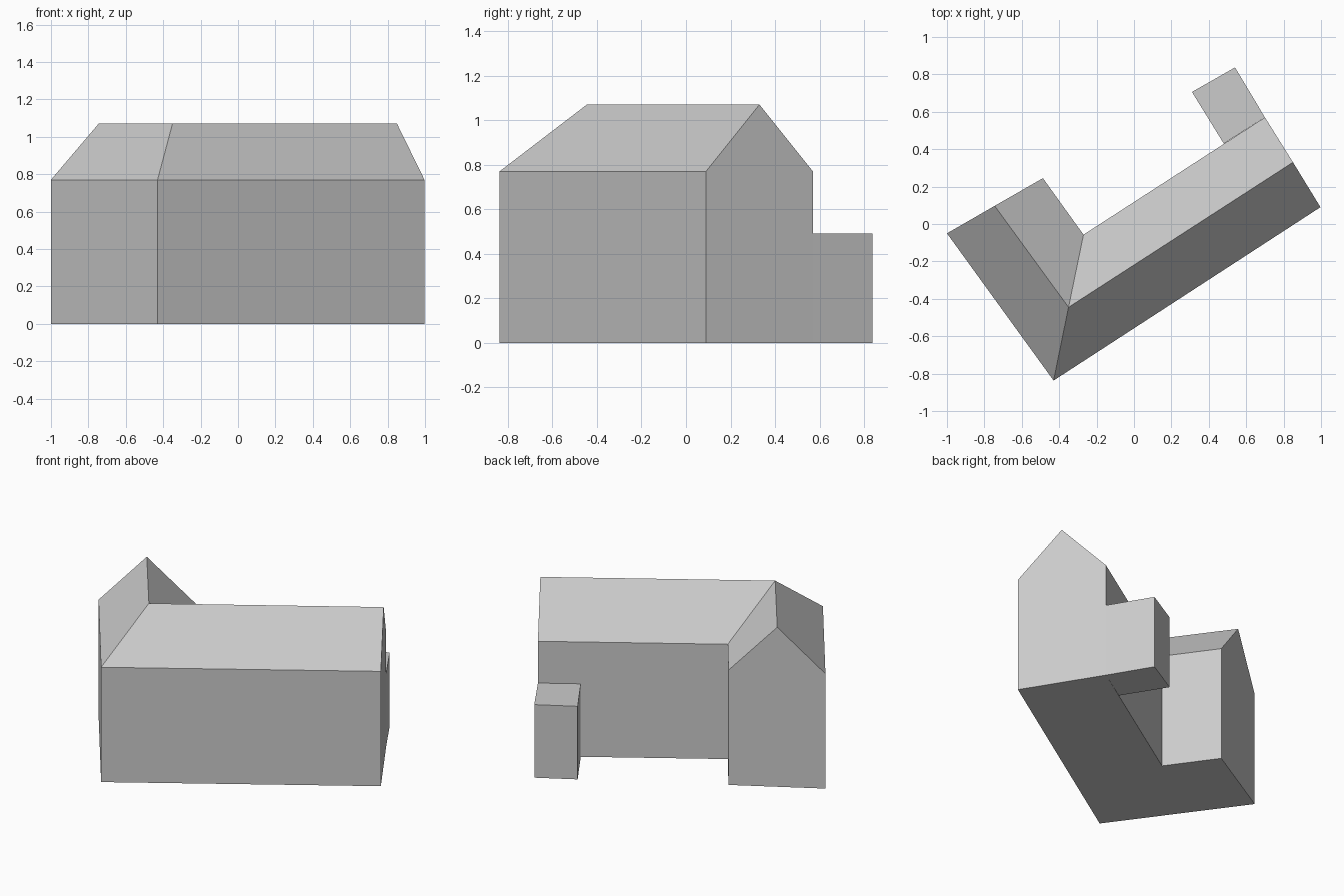
import bpy
import bmesh

# Remove the default cube
cube = bpy.data.objects.get("Cube")
if cube:
    bpy.data.objects.remove(cube, do_unlink=True)

EAVE, RIDGE, ANNEX = 0.77, 1.07, 0.49

# Single plain grey for walls and roofs
grey = bpy.data.materials.new("plain_grey")
grey.use_nodes = True
colour = (0.6, 0.6, 0.6, 1)
grey.diffuse_color = colour
grey.node_tree.nodes["Principled BSDF"].inputs["Base Color"].default_value = colour


def finish(bm, name):
    bmesh.ops.recalc_face_normals(bm, faces=bm.faces)
    mesh = bpy.data.meshes.new(name)
    bm.to_mesh(mesh)
    bm.free()
    mesh.materials.append(grey)
    obj = bpy.data.objects.new(name, mesh)
    bpy.context.collection.objects.link(obj)
    return obj


# Gabled house: outer wall, ridge and inner wall at each end and at the bend
stations = [
    ((-1.0, -0.05), (-0.745, 0.097), (-0.487, 0.245)),
    ((-0.43, -0.837), (-0.35, -0.445), (-0.27, -0.057)),
    ((0.997, 0.09), (0.85, 0.33), (0.70, 0.57)),
]
bm = bmesh.new()
rings = []
for outer, ridge, inner in stations:
    section = [(outer, 0), (outer, EAVE), (ridge, RIDGE), (inner, EAVE), (inner, 0)]
    rings.append([bm.verts.new((*p, z)) for p, z in section])
for a, b in zip(rings, rings[1:]):
    for i in range(5):
        j = (i + 1) % 5
        bm.faces.new((a[i], a[j], b[j], b[i]))
bm.faces.new(rings[0])
bm.faces.new(rings[-1])
finish(bm, "gabled_house")

# Flat-roofed annex, flush with the end gable and open towards the house wall
plan = [(0.70, 0.57), (0.54, 0.837), (0.31, 0.706), (0.48, 0.43)]
bm = bmesh.new()
low = [bm.verts.new((*p, 0)) for p in plan]
high = [bm.verts.new((*p, ANNEX)) for p in plan]
bm.faces.new(low)
bm.faces.new(high)
for i in range(3):
    bm.faces.new((low[i], low[i + 1], high[i + 1], high[i]))
finish(bm, "rear_annex")
